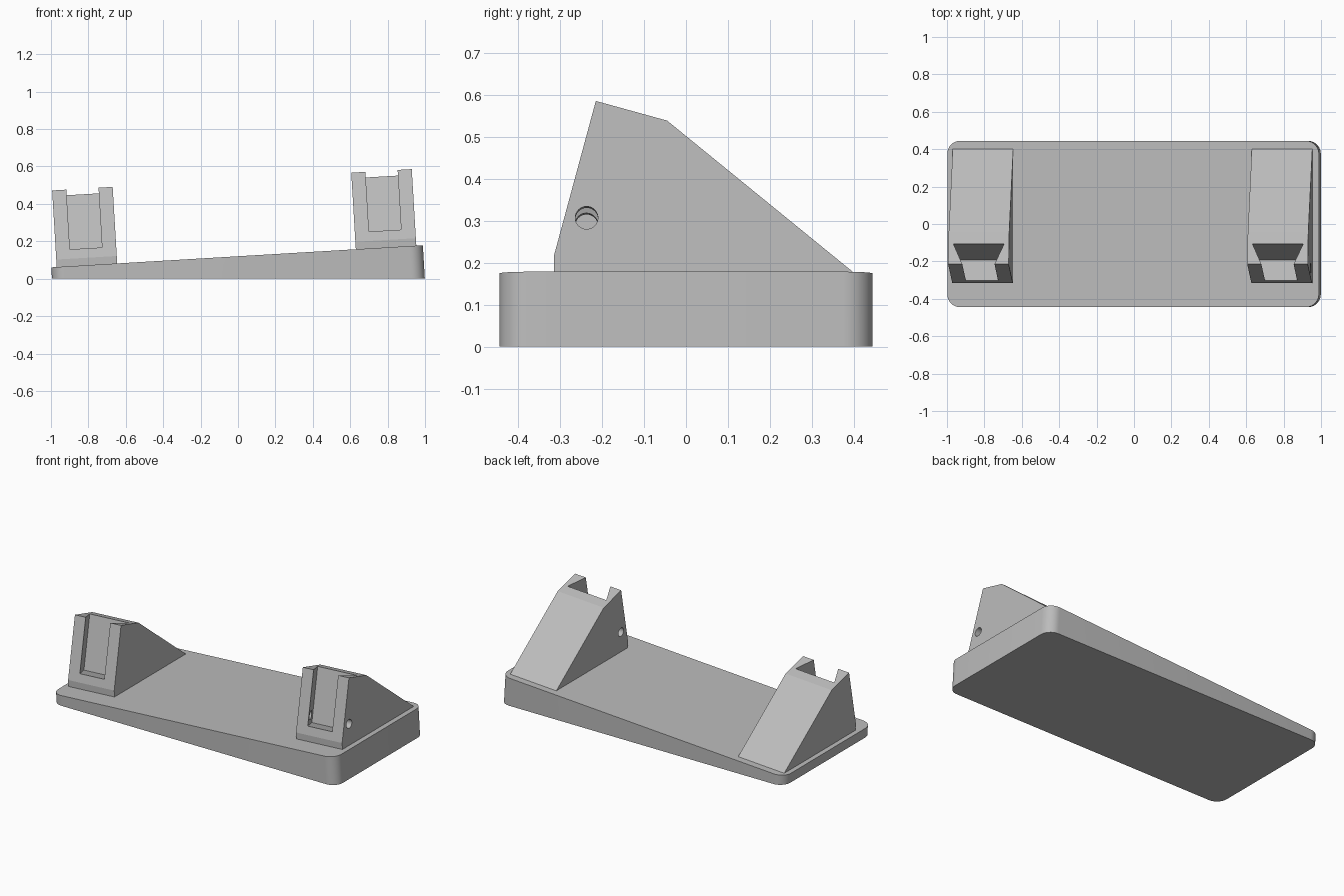
import bpy, math
from mathutils import Matrix, Vector

cube = bpy.data.objects.get("Cube")
if cube:
    bpy.data.objects.remove(cube)

grey = bpy.data.materials.new("matte grey")
grey.use_nodes = True
colour = (0.5, 0.5, 0.5, 1)
grey.diffuse_color = colour
grey.node_tree.nodes["Principled BSDF"].inputs["Base Color"].default_value = colour

# Frame of the sloping deck: u along the slope, v = y, w out of the deck
TILT = math.radians(3.4)
DECK = Matrix.Translation((0, 0, 0.12)) @ Matrix.Rotation(-TILT, 4, 'Y')
LEAN = math.radians(15)


def prism(name, start, end):
    """Solid between two matching loops of points."""
    n = len(start)
    faces = [list(range(n))[::-1], list(range(n, 2 * n))]
    faces += [(i, (i + 1) % n, (i + 1) % n + n, i + n) for i in range(n)]
    mesh = bpy.data.meshes.new(name)
    mesh.from_pydata([Vector(p) for p in start + end], [], faces)
    mesh.materials.append(grey)
    obj = bpy.data.objects.new(name, mesh)
    bpy.context.collection.objects.link(obj)
    activate(obj)
    bpy.ops.object.mode_set(mode='EDIT')
    bpy.ops.mesh.select_all(action='SELECT')
    bpy.ops.mesh.normals_make_consistent(inside=False)
    bpy.ops.object.mode_set(mode='OBJECT')
    return obj


def activate(obj):
    bpy.ops.object.select_all(action='DESELECT')
    obj.select_set(True)
    bpy.context.view_layer.objects.active = obj


def cut(obj, cutter):
    mod = obj.modifiers.new("cut", 'BOOLEAN')
    mod.operation, mod.solver, mod.object = 'DIFFERENCE', 'EXACT', cutter
    activate(obj)
    bpy.ops.object.modifier_apply(modifier=mod.name)
    bpy.data.objects.remove(cutter)


def circle(u, v, w, r, n=32):
    return [(u, v + r * math.cos(2 * math.pi * i / n), w + r * math.sin(2 * math.pi * i / n))
            for i in range(n)]


# Wedge base: rounded outline on the deck, run square to it down to the ground
U0, U1, V, R, STEPS = -1.0, 0.99, 0.445, 0.07, 10
outline = []
for k, (cu, cv) in enumerate([(U1 - R, V - R), (U0 + R, V - R), (U0 + R, R - V), (U1 - R, R - V)]):
    for i in range(STEPS + 1):
        a = math.pi / 2 * (k + i / STEPS)
        outline.append((cu + R * math.cos(a), cv + R * math.sin(a)))
top = [DECK @ Vector((u, v, 0)) for u, v in outline]
normal = DECK.to_3x3() @ Vector((0, 0, 1))
bottom = [p - normal * (p.z / normal.z) for p in top]
base = prism("wedge_base", bottom, top)
activate(base)
bpy.ops.object.shade_smooth_by_angle(angle=math.radians(30))

# Bracket side profile and dovetail slot section
side = [(-0.315, -0.02), (-0.315, 0.04), (-0.215, 0.41), (-0.045, 0.363), (0.4, 0), (0.4, -0.02)]
slot = [(-0.086, -0.05), (-0.086, 0), (-0.136, 0.114), (0.136, 0.114), (0.086, 0), (0.086, -0.05)]
HALF = 0.162


def bracket(name, centre):
    obj = prism(name, [(centre - HALF, v, w) for v, w in side],
                [(centre + HALF, v, w) for v, w in side])

    # Slot follows the leaning front face and is open at the top
    def section(t):
        return [(centre + u, -0.315 + t * math.sin(LEAN) + d * math.cos(LEAN),
                 0.04 + t * math.cos(LEAN) - d * math.sin(LEAN)) for u, d in slot]
    cut(obj, prism("slot_cutter", section(0.052), section(0.5)))
    return obj


right_bracket = bracket("right_bracket", -0.809)
left_bracket = bracket("left_bracket", 0.793)

# Cross hole through both cheeks of the left bracket
cut(left_bracket, prism("hole_cutter", circle(0.5, -0.237, 0.131, 0.027),
                        circle(1.1, -0.237, 0.131, 0.027)))
activate(left_bracket)
bpy.ops.object.shade_smooth_by_angle(angle=math.radians(14))

for obj in (right_bracket, left_bracket):
    obj.matrix_world = DECK
